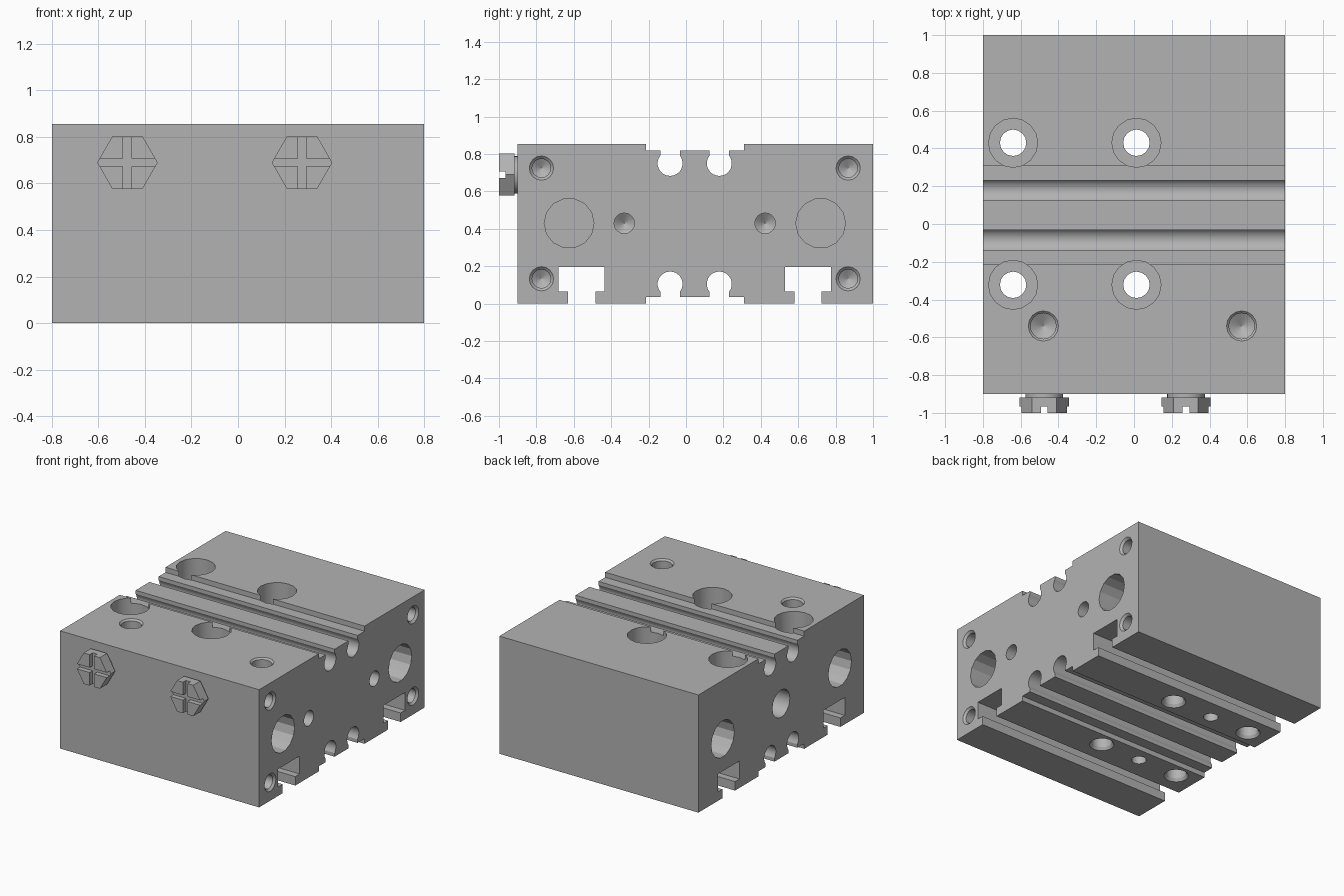
import bpy, bmesh, math
from mathutils import Matrix, Vector

if "Cube" in bpy.data.objects:
    bpy.data.objects.remove(bpy.data.objects["Cube"])

HALF_X, FRONT, BACK, TOP = 0.8, -0.9, 1.0, 0.855

metal = bpy.data.materials.new("plain grey metal")
GREY = (0.45, 0.45, 0.45, 1)
metal.diffuse_color = GREY
metal.use_nodes = True
metal.node_tree.nodes["Principled BSDF"].inputs["Base Color"].default_value = GREY


def make_object(name, bm):
    bmesh.ops.recalc_face_normals(bm, faces=bm.faces)
    mesh = bpy.data.meshes.new(name)
    bm.to_mesh(mesh)
    bm.free()
    mesh.materials.append(metal)
    obj = bpy.data.objects.new(name, mesh)
    bpy.context.collection.objects.link(obj)
    return obj


def activate(obj):
    bpy.ops.object.select_all(action="DESELECT")
    obj.select_set(True)
    bpy.context.view_layer.objects.active = obj


def subtract(obj, cutter):
    mod = obj.modifiers.new("cut", "BOOLEAN")
    mod.operation, mod.solver, mod.object = "DIFFERENCE", "EXACT", cutter
    activate(obj)
    bpy.ops.object.modifier_apply(modifier=mod.name)
    bpy.data.objects.remove(cutter)


def lathe(bm, profile, start, direction, sides, turn=0.0):
    """Closed turned solid: (radius, distance) pairs along an axis."""
    frame = Matrix.Translation(start) @ Vector(direction).to_track_quat("Z", "Y").to_matrix().to_4x4()
    rings = []
    for r, d in profile:
        angles = [turn + math.tau * i / sides for i in range(sides)]
        rings.append([bm.verts.new(frame @ Vector((r * math.cos(a), r * math.sin(a), d))) for a in angles])
    for a, b in zip(rings, rings[1:]):
        for i in range(sides):
            j = (i + 1) % sides
            bm.faces.new((a[i], a[j], b[j], b[i]))
    bm.faces.new(rings[0])
    bm.faces.new(rings[-1])


def box(bm, size, centre):
    bmesh.ops.create_cube(bm, size=1, matrix=Matrix.Translation(centre) @ Matrix.Diagonal((*size, 1)))


# Outline of the block, drawn along the underside and then back along the top
def round_slot(y, lip, centre_z, radius=0.067, neck=0.052):
    """Keyhole sensor groove, entered from lower y to higher y."""
    gap = math.asin(neck / radius)
    sign = 1 if centre_z > lip else -1
    arc = []
    for i in range(17):
        a = gap + (math.tau - 2 * gap) * i / 16
        arc.append((y - radius * math.sin(a), centre_z - sign * radius * math.cos(a)))
    return [(y - neck, lip), *arc, (y + neck, lip)]


def tee_slot(y, neck=0.073, wide=0.123, lip=0.065, roof=0.195):
    half = [(neck, 0), (neck, lip), (wide, lip), (wide, roof)]
    return [(y - w, z) for w, z in half] + [(y + w, z) for w, z in reversed(half)]


RECESS = (-0.215, 0.31)
STEP = 0.037
GROOVES = (-0.085, 0.178)


def recess(base, lip, centre_z):
    pts = [(RECESS[0], base), (RECESS[0], lip)]
    for y in GROOVES:
        pts += round_slot(y, lip, centre_z)
    return pts + [(RECESS[1], lip), (RECESS[1], base)]


outline = [(FRONT, 0)] + tee_slot(-0.5575) + recess(0, STEP, 0.105) + tee_slot(0.6525)
outline += [(BACK, 0), (BACK, TOP)]
outline += list(reversed(recess(TOP, TOP - STEP, TOP - 0.105))) + [(FRONT, TOP)]

bm = bmesh.new()
end = bm.faces.new([bm.verts.new((-HALF_X, y, z)) for y, z in outline])
side = bmesh.ops.extrude_face_region(bm, geom=[end])
bmesh.ops.translate(bm, vec=(2 * HALF_X, 0, 0),
                    verts=[v for v in side["geom"] if isinstance(v, bmesh.types.BMVert)])
body = make_object("slotted_body", bm)

# All holes, turned as one cutter
OUT = -0.03


def drilled(outer, inner, depth):
    """Chamfered blind hole with a conical tip."""
    chamfer = outer - inner
    return [(outer, OUT), (outer, 0), (inner, chamfer), (inner, depth), (0.001, depth + inner * 0.6)]


bm = bmesh.new()
MID = 0.43
DOWN, UP, FROM_LEFT, FROM_RIGHT = (0, 0, -1), (0, 0, 1), (-1, 0, 0), (1, 0, 0)

# counterbored mounting holes and the small pin holes between them underneath
mount = [(0.13, OUT), (0.13, 0.3), (0.07, 0.3), (0.07, TOP - 0.02), (0.083, TOP), (0.083, TOP - OUT)]
for y in (-0.322, 0.43):
    for x in (-0.64, 0.013):
        lathe(bm, mount, (x, y, TOP), DOWN, 16)
    lathe(bm, [(0.05, OUT), (0.05, 0.2)], (-0.313, y, 0), UP, 16)

# threaded ports on top
for x in (-0.48, 0.57):
    lathe(bm, drilled(0.08, 0.068, 0.18), (x, -0.54, TOP), DOWN, 16)

# corner threads and small drillings on the left face
for y in (-0.773, 0.867):
    for z in (0.133, 0.725):
        lathe(bm, drilled(0.065, 0.05, 0.25), (HALF_X, y, z), FROM_LEFT, 16)
for y in (-0.33, 0.423):
    lathe(bm, [(0.055, OUT), (0.055, 0.2), (0.001, 0.24)], (HALF_X, y, MID), FROM_LEFT, 16)

# wide bores on both ends and the central port on the right face
for y in (-0.625, 0.72):
    for x, into in ((HALF_X, FROM_LEFT), (-HALF_X, FROM_RIGHT)):
        lathe(bm, [(0.133, OUT), (0.133, 0.35)], (x, y, MID), into, 14)
lathe(bm, [(0.1, OUT), (0.1, 0.3)], (-HALF_X, 0.05, MID), FROM_RIGHT, 16)

subtract(body, make_object("hole_cutter", bm))
activate(body)
bpy.ops.object.shade_smooth_by_angle(angle=math.radians(24))

# Hexagonal adjusting screws with crossed slots
SCREW_Z, HEAD_FRONT, SLOT = 0.69, -1.0, 0.036
for name, x in (("right_screw", -0.475), ("left_screw", 0.275)):
    bm = bmesh.new()
    lathe(bm, [(0.13, 0), (0.13, 0.082)], (x, HEAD_FRONT, SCREW_Z), (0, 1, 0), 6)
    points = [v.co for v in bm.verts]
    # keep two corners pointing sideways
    if max(p.x for p in points) - x < 0.125:
        bmesh.ops.rotate(bm, verts=bm.verts, cent=(x, 0, SCREW_Z), matrix=Matrix.Rotation(math.pi / 6, 3, "Y"))
    head = make_object(name + "_head", bm)
    for size in ((SLOT, 0.07, 0.4), (0.4, 0.07, SLOT)):
        cut = bmesh.new()
        box(cut, size, (x, HEAD_FRONT, SCREW_Z))
        subtract(head, make_object("slot_cutter", cut))
    bm = bmesh.new()
    lathe(bm, [(0.1, 0), (0.1, 0.03)], (x, -0.919, SCREW_Z), (0, 1, 0), 24)
    collar = make_object(name + "_collar", bm)
    activate(collar)
    bpy.ops.object.shade_smooth_by_angle(angle=math.radians(30))
